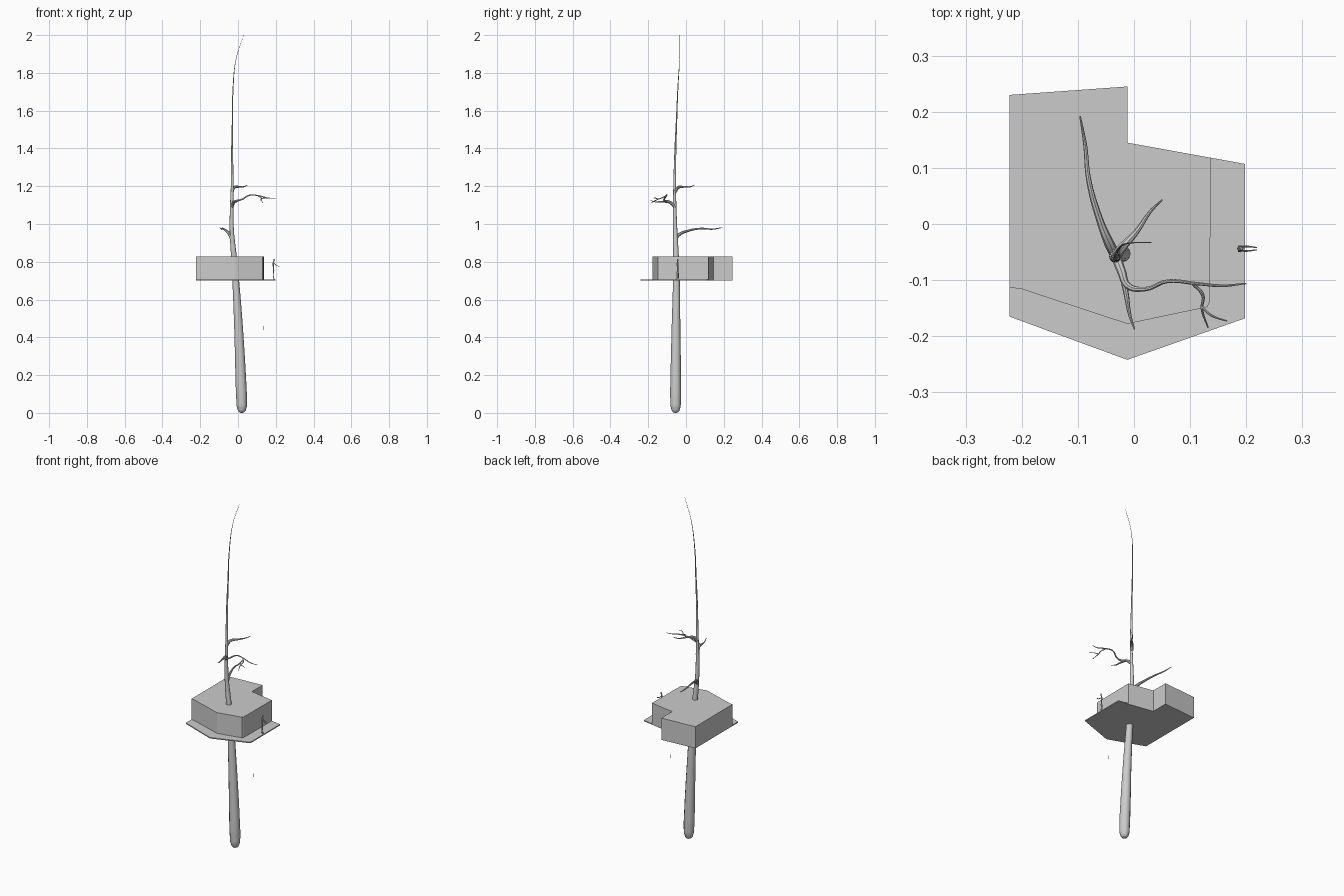
import bpy, bmesh
from mathutils import Vector


def tube(name, paths, sides_res=2):
    """Smooth tapered tubes; every path is a list of (x, y, z, radius)."""
    cu = bpy.data.curves.new(name, 'CURVE')
    cu.dimensions = '3D'
    cu.bevel_depth = 1.0
    cu.bevel_resolution = sides_res
    cu.resolution_u = 5
    cu.use_fill_caps = True
    for path in paths:
        sp = cu.splines.new('BEZIER')
        sp.bezier_points.add(len(path) - 1)
        for p, (x, y, z, r) in zip(sp.bezier_points, path):
            p.co = (x, y, z)
            p.radius = r
            p.handle_left_type = p.handle_right_type = 'AUTO'
    ob = bpy.data.objects.new(name, cu)
    bpy.context.collection.objects.link(ob)
    bpy.ops.object.select_all(action='DESELECT')
    ob.select_set(True)
    bpy.context.view_layer.objects.active = ob
    bpy.ops.object.convert(target='MESH')
    bpy.ops.object.shade_smooth_by_angle()
    return bpy.context.object


def prism(name, outline, z0, z1):
    """Flat-sided solid extruded from a plan outline."""
    bm = bmesh.new()
    face = bm.faces.new([bm.verts.new((x, y, z0)) for x, y in outline])
    ext = bmesh.ops.extrude_face_region(bm, geom=[face])
    top = [v for v in ext['geom'] if isinstance(v, bmesh.types.BMVert)]
    bmesh.ops.translate(bm, verts=top, vec=Vector((0, 0, z1 - z0)))
    bmesh.ops.recalc_face_normals(bm, faces=bm.faces)
    me = bpy.data.meshes.new(name)
    bm.to_mesh(me)
    bm.free()
    ob = bpy.data.objects.new(name, me)
    bpy.context.collection.objects.link(ob)
    return ob


# Trunk: rounded foot, long taper to a bent whip at the top
tube("trunk", [[
    (.02, -.055, 0, .004), (.02, -.055, .004, .014), (.02, -.055, .013, .021),
    (.02, -.055, .035, .027), (.018, -.055, .1, .029), (.012, -.054, .25, .027),
    (.003, -.053, .45, .023), (-.012, -.051, .7, .018), (-.022, -.053, .83, .015),
    (-.033, -.057, .97, .011), (-.033, -.06, 1.1, .009), (-.031, -.06, 1.2, .007),
    (-.031, -.056, 1.4, .005), (-.029, -.05, 1.55, .0035), (-.027, -.044, 1.7, .0025),
    (-.009, -.034, 1.88, .0012), (.031, -.033, 2.0, .0007)]], 4)

# Branch reaching to the back
tube("back_branch", [[
    (-.032, -.057, .92, .010), (-.044, -.035, .945, .009), (-.06, .004, .962, .0065),
    (-.081, .08, .976, .0045), (-.087, .14, .973, .0035), (-.096, .192, .981, .0015)]])

# Short high branch
tube("upper_branch", [[
    (-.032, -.058, 1.17, .009), (-.022, -.043, 1.192, .008), (.005, -.013, 1.197, .005),
    (.029, .022, 1.197, .003), (.05, .043, 1.206, .0015)]])

# Forked front branch and its twigs
tube("front_branch", [
    [(-.032, -.058, 1.09, .009), (-.022, -.085, 1.115, .008), (-.011, -.11, 1.122, .006),
     (.02, -.116, 1.13, .004), (.06, -.102, 1.152, .0035), (.11, -.106, 1.15, .003),
     (.157, -.11, 1.138, .0025), (.2, -.106, 1.135, .0012)],
    [(-.02, -.09, 1.117, .006), (-.013, -.13, 1.118, .0045), (-.008, -.16, 1.117, .003),
     (.001, -.188, 1.125, .0012)],
    [(.105, -.106, 1.15, .003), (.123, -.128, 1.138, .003), (.121, -.15, 1.13, .0025),
     (.132, -.185, 1.112, .0012)],
    [(.121, -.148, 1.131, .0025), (.138, -.163, 1.138, .002), (.166, -.173, 1.135, .0012)]])

# Thin platform
prism("platform", [(-.222, -.165), (-.012, -.242), (.198, -.168), (.198, .107),
                   (-.012, .145), (-.012, .245), (-.222, .23)], .70, .706)

# Cabin block set back from the platform edge
prism("cabin", [(-.222, -.113), (-.2, -.116), (-.012, -.178), (.131, -.148),
                (.135, -.138), (.137, .118), (-.012, .145), (-.012, .245), (-.222, .23)],
      .706, .827)

# Tiny slender figure at the platform edge
legs = [[(.191, -.044 + s * .0035, .705, .0018), (.187, -.044 + s * .004, .73, .002),
         (.189, -.044 + s * .002, .755, .0025)] for s in (-1, 1)]
arms = [[(.188, -.044 + s * .003, .795, .0018), (.202, -.044 + s * .004, .781, .0015),
         (.219, -.044 + s * .002, .776, .001)] for s in (-1, 1)]
body = [[(.189, -.044, .752, .003), (.187, -.044, .775, .003), (.188, -.044, .797, .004),
         (.189, -.044, .803, .002)],
        [(.190, -.044, .801, .002), (.191, -.044, .808, .0045), (.192, -.044, .815, .002)]]
tube("figure", legs + arms + body)

# Small floating sliver below the platform
tube("hanging_sliver", [[(.136, -.05, .44, .001), (.136, -.05, .46, .001)]], 1)
